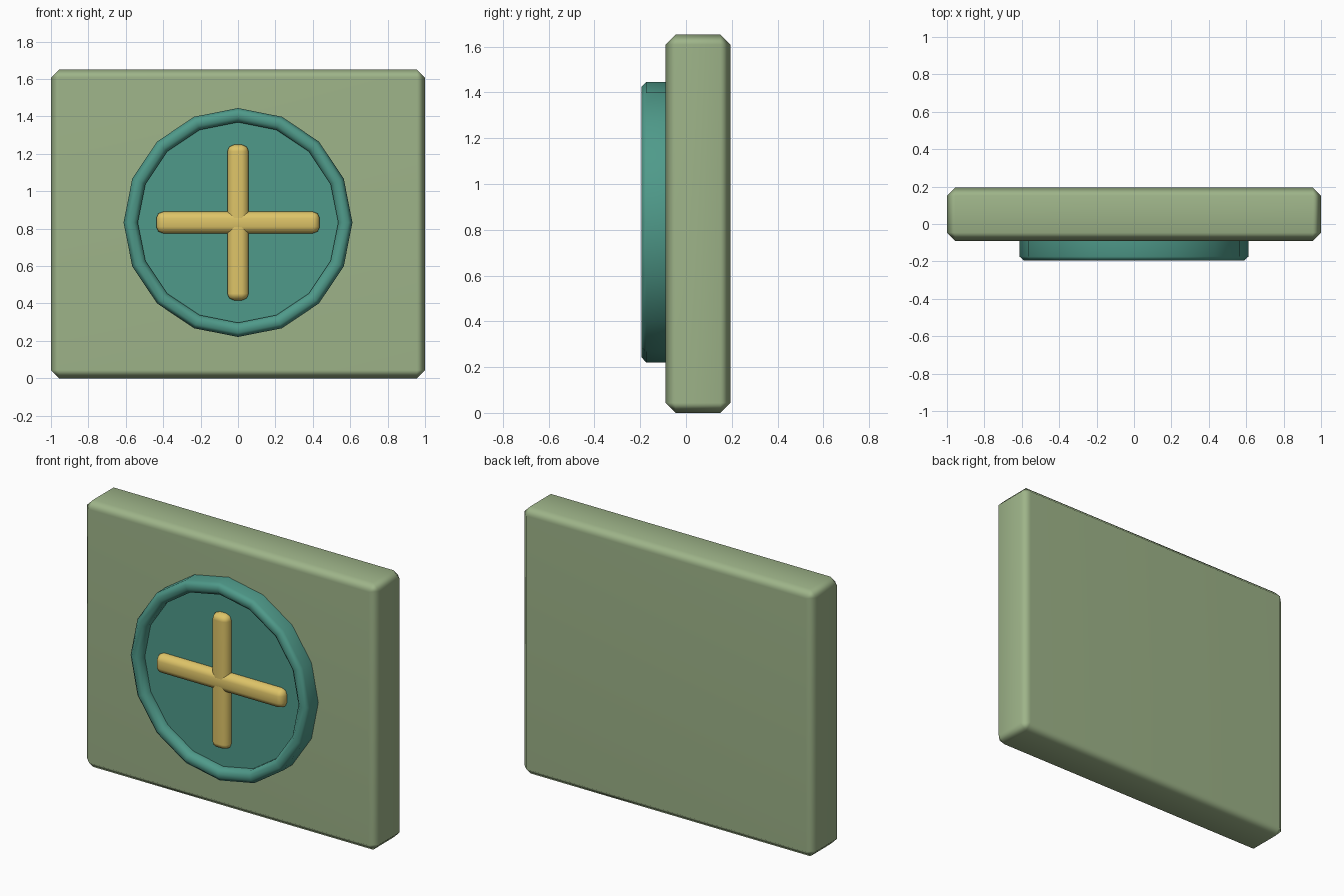
import bpy, bmesh, math

if "Cube" in bpy.data.objects:
    bpy.data.objects.remove(bpy.data.objects["Cube"])

CZ = 0.833  # height of the disc centre


def material(name, rgb):
    m = bpy.data.materials.new(name)
    lin = [(c / 255 / 12.92) if c < 10 else ((c / 255 + 0.055) / 1.055) ** 2.4 for c in rgb]
    m.diffuse_color = (*lin, 1)
    m.use_nodes = True
    m.node_tree.nodes["Principled BSDF"].inputs["Base Color"].default_value = m.diffuse_color
    return m


green = material("sage green", (158, 180, 137))
teal = material("teal", (79, 154, 138))
yellow = material("warm yellow", (222, 196, 104))


def finish(bm, name, mat, angle):
    bmesh.ops.recalc_face_normals(bm, faces=bm.faces)
    me = bpy.data.meshes.new(name)
    bm.to_mesh(me)
    bm.free()
    me.materials.append(mat)
    ob = bpy.data.objects.new(name, me)
    bpy.context.collection.objects.link(ob)
    bpy.ops.object.select_all(action='DESELECT')
    ob.select_set(True)
    bpy.context.view_layer.objects.active = ob
    bpy.ops.object.shade_smooth_by_angle(angle=math.radians(angle))
    # keep the large faces flat while bevels shade smoothly
    wn = ob.modifiers.new("weighted normals", 'WEIGHTED_NORMAL')
    wn.keep_sharp = True
    return ob


def bevelled_box(name, lo, hi, bevel, segments, mat):
    bm = bmesh.new()
    bmesh.ops.create_cube(bm, size=1)
    for v in bm.verts:
        v.co = [(a + b) / 2 + c * (b - a) for a, b, c in zip(lo, hi, v.co)]
    bmesh.ops.bevel(bm, geom=bm.edges[:], offset=bevel, segments=segments,
                    profile=0.5, affect='EDGES')
    return finish(bm, name, mat, 60)


# Square backing plate
bevelled_box("plate", (-1, -0.09, 0), (1, 0.195, 1.652), 0.044, 1, green)

# Sixteen-sided dish with a raised, chamfered rim: (radius, y)
profile = [(0.612, -0.08), (0.612, -0.174), (0.590, -0.195),
           (0.558, -0.195), (0.536, -0.174), (0.536, -0.145)]
N = 16
bm = bmesh.new()
rings = [[bm.verts.new((r * math.sin(2 * math.pi * i / N), y,
                        CZ + r * math.cos(2 * math.pi * i / N)))
          for i in range(N)] for r, y in profile]
for a, b in zip(rings, rings[1:]):
    for i in range(N):
        j = (i + 1) % N
        bm.faces.new((a[i], a[j], b[j], b[i]))
bm.faces.new(rings[-1])
bm.faces.new(rings[0])
finish(bm, "round_dish", teal, 60)

# Cross of two rounded bars resting on the dish floor
bevelled_box("cross_upright", (-0.057, -0.193, CZ - 0.416),
             (0.057, -0.10, CZ + 0.416), 0.036, 2, yellow)
bevelled_box("cross_bar", (-0.437, -0.194, CZ - 0.058),
             (0.437, -0.10, CZ + 0.058), 0.036, 2, yellow)
